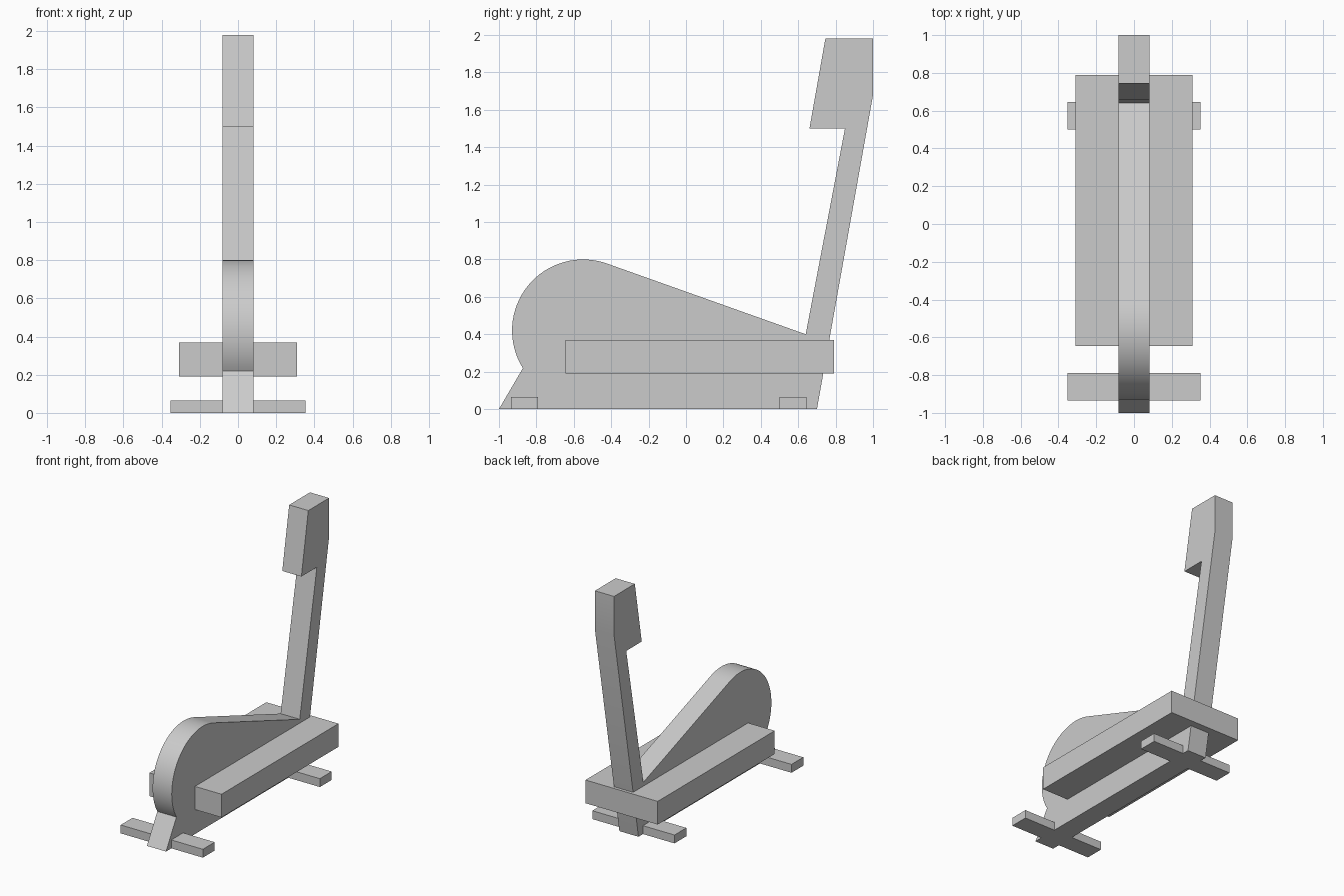
import bpy
import bmesh
from math import cos, sin, radians

cube = bpy.data.objects.get("Cube")
if cube:
    bpy.data.objects.remove(cube, do_unlink=True)

# Single grey finish
GREY = (0.6, 0.6, 0.6, 1.0)
grey = bpy.data.materials.new("plain grey")
grey.use_nodes = True
grey.diffuse_color = GREY
grey.node_tree.nodes["Principled BSDF"].inputs["Base Color"].default_value = GREY


def extrude_profile(name, profile, half_width):
    """Extrude a (y, z) outline symmetrically along x."""
    bm = bmesh.new()
    face = bm.faces.new([bm.verts.new((-half_width, y, z)) for y, z in profile])
    result = bmesh.ops.extrude_face_region(bm, geom=[face])
    moved = [v for v in result["geom"] if isinstance(v, bmesh.types.BMVert)]
    bmesh.ops.translate(bm, verts=moved, vec=(2 * half_width, 0, 0))
    bmesh.ops.recalc_face_normals(bm, faces=bm.faces)
    mesh = bpy.data.meshes.new(name)
    bm.to_mesh(mesh)
    bm.free()
    mesh.materials.append(grey)
    obj = bpy.data.objects.new(name, mesh)
    bpy.context.collection.objects.link(obj)
    return obj


def bar(name, half_width, y0, y1, z0, z1):
    return extrude_profile(name, [(y0, z0), (y1, z0), (y1, z1), (y0, z1)], half_width)


# Central frame: flywheel housing, sloping cover, upright mast and console head
START, END, STEPS = 212, 70.3, 32
angles = [radians(START + (END - START) * i / STEPS) for i in range(STEPS + 1)]
housing = [(-0.55 + 0.38 * cos(a), 0.42 + 0.38 * sin(a)) for a in angles]
mast = [(0.64, 0.40), (0.85, 1.50), (0.66, 1.50), (0.745, 1.98),
        (1.0, 1.98), (1.0, 1.68), (0.70, 0.0)]
frame = extrude_profile("central_frame", [(-1.0, 0.0)] + housing + mast, 0.082)

bpy.ops.object.select_all(action="DESELECT")
frame.select_set(True)
bpy.context.view_layer.objects.active = frame
bpy.ops.object.shade_smooth_by_angle(angle=radians(30))

# Pedal deck on both sides of the frame
bar("pedal_deck", 0.31, -0.645, 0.79, 0.19, 0.37)

# Floor stabilisers
bar("front_foot_bar", 0.353, -0.935, -0.79, 0.0, 0.065)
bar("rear_foot_bar", 0.353, 0.50, 0.645, 0.0, 0.065)
